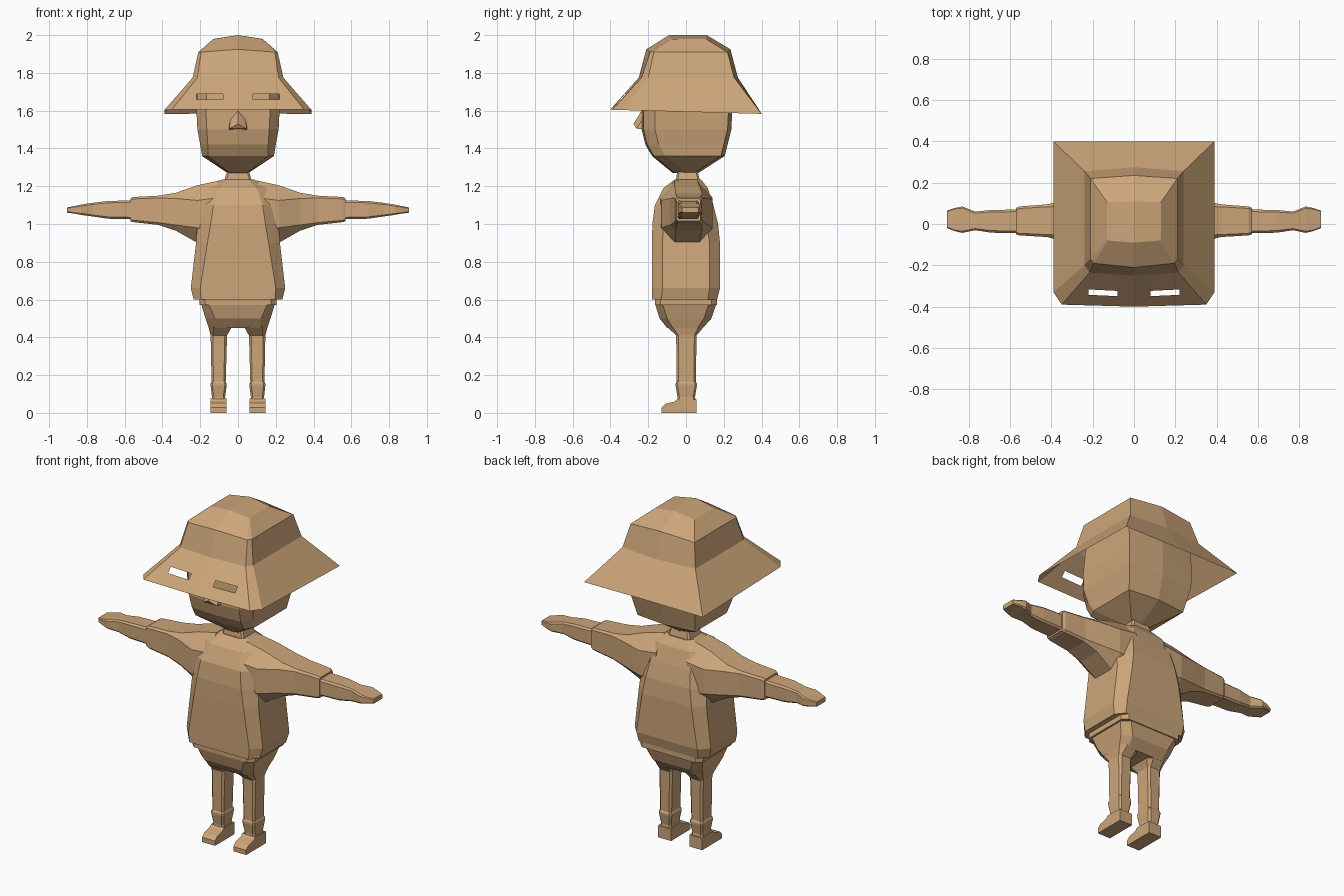
import bpy, bmesh
from mathutils import Vector

tan = bpy.data.materials.new("warm_tan")
tan.diffuse_color = (0.61, 0.38, 0.195, 1)


def finish(name, bm, fix=True):
    if fix:
        bmesh.ops.recalc_face_normals(bm, faces=bm.faces[:])
    me = bpy.data.meshes.new(name)
    bm.to_mesh(me)
    bm.free()
    me.materials.append(tan)
    ob = bpy.data.objects.new(name, me)
    bpy.context.collection.objects.link(ob)
    return ob


def skin(bm, rings, start=True, end=True):
    vs = [[bm.verts.new(p) for p in r] for r in rings]
    n = len(vs[0])
    for a, b in zip(vs, vs[1:]):
        for i in range(n):
            j = (i + 1) % n
            bm.faces.new((a[i], a[j], b[j], b[i]))
    if start:
        bm.faces.new(vs[0][::-1])
    if end:
        bm.faces.new(vs[-1])


def octagon(u0, u1, v0, v1, cu, cv):
    """Rectangle with chamfered corners."""
    return [(u0 + cu, v0), (u1 - cu, v0), (u1, v0 + cv), (u1, v1 - cv),
            (u1 - cu, v1), (u0 + cu, v1), (u0, v1 - cv), (u0, v0 + cv)]


def loft_z(name, rows):
    """Rows: z, x0, x1, y0, y1, chamfer x, chamfer y."""
    bm = bmesh.new()
    skin(bm, [[(u, v, r[0]) for u, v in octagon(*r[1:])] for r in rows])
    return finish(name, bm)


def loft_x(name, rows):
    """Rows: x, y0, y1, z0, z1, chamfer y, chamfer z."""
    bm = bmesh.new()
    skin(bm, [[(r[0], u, v) for u, v in octagon(*r[1:])] for r in rows])
    return finish(name, bm)


def mirrored(ob):
    other = ob.copy()
    other.data = ob.data.copy()
    bm = bmesh.new()
    bm.from_mesh(other.data)
    for v in bm.verts:
        v.co.x *= -1
    bmesh.ops.reverse_faces(bm, faces=bm.faces[:])
    bm.to_mesh(other.data)
    bm.free()
    bpy.context.collection.objects.link(other)
    ob.name, other.name = ob.name + "_left", ob.name + "_right"


# Head and neck
def head_ring(z, w, front, back, chamfer):
    half = [(0, front), (w - chamfer, front + 0.01), (w, front + 0.07), (w, back - 0.02), (0, back)]
    return [(x, y, z) for x, y in half] + [(-x, y, z) for x, y in half[-2:0:-1]]


bm = bmesh.new()
skin(bm, [head_ring(1.27, 0.055, -0.07, 0.065, 0.01),
          head_ring(1.36, 0.19, -0.18, 0.205, 0.03),
          head_ring(1.42, 0.20, -0.215, 0.22, 0.04),
          head_ring(1.50, 0.215, -0.235, 0.24, 0.05),
          head_ring(1.60, 0.22, -0.235, 0.245, 0.05),
          head_ring(1.74, 0.215, -0.22, 0.235, 0.05),
          head_ring(1.88, 0.18, -0.17, 0.18, 0.05)])
finish("head", bm)
loft_z("neck", [(1.22, -0.075, 0.075, -0.055, 0.075, 0.01, 0.01),
                (1.29, -0.055, 0.055, -0.045, 0.06, 0.01, 0.01)])

# Wedge nose
bm = bmesh.new()
pts = [(-0.05, -0.22, 1.50), (0.05, -0.22, 1.50), (0.04, -0.22, 1.57), (-0.04, -0.22, 1.57),
       (-0.045, -0.262, 1.505), (0.045, -0.262, 1.505), (0, -0.278, 1.53), (0, -0.235, 1.60)]
for p in pts:
    bm.verts.new(p)
bmesh.ops.convex_hull(bm, input=bm.verts[:])
finish("nose", bm)


# Open bucket hat with a wide brim
def hat_ring(half):
    return half + [(-x, y, z) for x, y, z in half[-2:0:-1]]


bm = bmesh.new()
skin(bm, [
    hat_ring([(0, -0.40, 1.607), (0.35, -0.39, 1.605), (0.39, -0.33, 1.603), (0.39, 0.40, 1.583), (0, 0.40, 1.585)]),
    hat_ring([(0, -0.25, 1.775), (0.215, -0.235, 1.775), (0.24, -0.20, 1.775), (0.24, 0.255, 1.775), (0, 0.275, 1.775)]),
    hat_ring([(0, -0.21, 1.925), (0.195, -0.19, 1.91), (0.21, -0.17, 1.91), (0.21, 0.22, 1.91), (0, 0.235, 1.925)]),
    hat_ring([(0, -0.09, 2.0), (0.125, -0.08, 1.98), (0.13, -0.075, 1.98), (0.13, 0.105, 1.98), (0, 0.11, 2.0)]),
], start=False, end=False)
rim = [v for v in bm.verts if v.co.z > 1.97]
centre = [v for v in rim if abs(v.co.x) < 0.01]
for s in (1, -1):
    side = sorted((v for v in rim if v.co.x * s > 0.01), key=lambda v: v.co.y)
    centre.sort(key=lambda v: v.co.y)
    bm.faces.new([centre[0]] + side + [centre[1]])
bmesh.ops.recalc_face_normals(bm, faces=bm.faces[:])
if sum(f.normal.z * f.calc_area() for f in bm.faces) < 0:
    bmesh.ops.reverse_faces(bm, faces=bm.faces[:])


# Two slits cut through the front brim
def in_front(f):
    c = f.calc_center_median()
    return f.normal.y < -0.5 and c.z < 1.78 and abs(c.x) < 0.3


cuts = [((x, 0, 0), (1, 0, 0)) for x in (-0.22, -0.08, 0.08, 0.22)]
cuts += [((0, 0, z), (0, 0, 1)) for z in (1.66, 1.688)]
for co, no in cuts:
    faces = [f for f in bm.faces if in_front(f)]
    geom = faces + list({e for f in faces for e in f.edges}) + list({v for f in faces for v in f.verts})
    bmesh.ops.bisect_plane(bm, geom=geom, plane_co=co, plane_no=no)
slits = []
for f in bm.faces:
    c = f.calc_center_median()
    if in_front(f) and 1.66 < c.z < 1.688 and 0.08 < abs(c.x) < 0.22:
        slits.append(f)
bmesh.ops.delete(bm, geom=slits, context='FACES')
finish("hat", bm, fix=False)

# Sweater body
loft_z("sweater_body", [
    (0.600, -0.235, 0.235, -0.18, 0.165, 0.04, 0.05),
    (0.660, -0.25, 0.25, -0.18, 0.18, 0.05, 0.055),
    (0.900, -0.222, 0.222, -0.18, 0.18, 0.06, 0.055),
    (1.000, -0.215, 0.215, -0.178, 0.17, 0.07, 0.06),
    (1.100, -0.21, 0.21, -0.165, 0.145, 0.08, 0.06),
    (1.190, -0.18, 0.18, -0.12, 0.115, 0.08, 0.05),
    (1.235, -0.085, 0.085, -0.06, 0.08, 0.03, 0.03)])
loft_z("waistband", [(0.57, -0.205, 0.205, -0.165, 0.165, 0.03, 0.03),
                     (0.61, -0.205, 0.205, -0.165, 0.165, 0.03, 0.03)])

# Sleeves, arms and tapered hands
mirrored(loft_x("sleeve", [
    (0.10, -0.14, 0.14, 0.88, 1.23, 0.08, 0.09),
    (0.215, -0.13, 0.14, 0.90, 1.205, 0.07, 0.08),
    (0.33, -0.085, 0.115, 0.965, 1.165, 0.03, 0.03),
    (0.42, -0.063, 0.095, 0.995, 1.15, 0.012, 0.012),
    (0.555, -0.055, 0.085, 1.01, 1.143, 0.01, 0.01),
    (0.57, -0.05, 0.078, 1.015, 1.135, 0.01, 0.01)]))
mirrored(loft_x("arm", [
    (0.55, -0.045, 0.07, 1.025, 1.125, 0.01, 0.01),
    (0.69, -0.042, 0.068, 1.028, 1.122, 0.01, 0.01),
    (0.77, -0.03, 0.06, 1.04, 1.112, 0.008, 0.008),
    (0.83, -0.043, 0.085, 1.048, 1.103, 0.008, 0.008),
    (0.865, -0.035, 0.078, 1.055, 1.095, 0.005, 0.005),
    (0.905, -0.02, 0.065, 1.06, 1.088, 0.005, 0.005)]))

# Shorts
loft_z("hips", [
    (0.45, -0.155, 0.155, -0.10, 0.09, 0.04, 0.03),
    (0.50, -0.172, 0.172, -0.14, 0.135, 0.05, 0.04),
    (0.575, -0.195, 0.195, -0.163, 0.16, 0.04, 0.04)])

# Legs with a band at the boot top
mirrored(loft_z("leg", [
    (0.46, 0.03, 0.157, -0.105, 0.098, 0.03, 0.03),
    (0.41, 0.058, 0.145, -0.052, 0.056, 0.012, 0.012),
    (0.165, 0.065, 0.14, -0.05, 0.052, 0.01, 0.01),
    (0.155, 0.06, 0.145, -0.055, 0.058, 0.01, 0.01),
    (0.145, 0.06, 0.145, -0.055, 0.058, 0.01, 0.01),
    (0.085, 0.068, 0.138, -0.045, 0.048, 0.01, 0.01),
    (0.03, 0.063, 0.142, -0.05, 0.055, 0.01, 0.01)]))

# Boots from a side profile
profile = [(0.055, 0), (-0.13, 0), (-0.13, 0.028), (-0.11, 0.048), (-0.06, 0.06), (-0.045, 0.075), (0.055, 0.07)]
bm = bmesh.new()
skin(bm, [[(x, y, z) for y, z in profile] for x in (0.06, 0.145)])
mirrored(finish("boot", bm))
